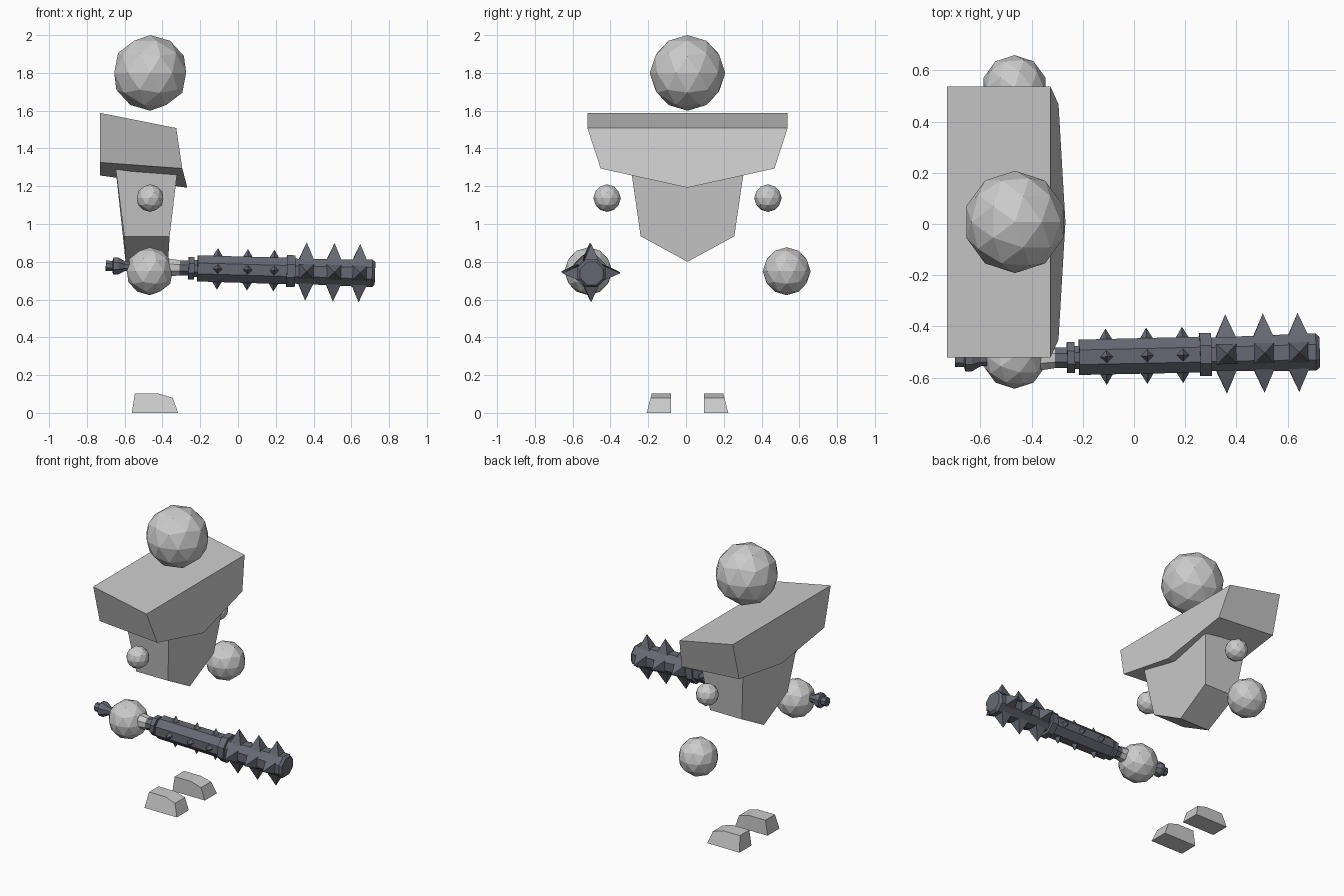
import bpy, bmesh, math
from mathutils import Vector, Matrix

if "Cube" in bpy.data.objects:
    bpy.data.objects.remove(bpy.data.objects["Cube"])


def material(name, rgb):
    m = bpy.data.materials.new(name)
    m.diffuse_color = (*rgb, 1)
    m.use_nodes = True
    m.node_tree.nodes["Principled BSDF"].inputs["Base Color"].default_value = m.diffuse_color
    return m


BODY = material("light_grey", (0.6, 0.6, 0.6))
METAL = material("dark_blue_grey", (0.135, 0.14, 0.17))
MID = 0.008  # y of the body's mirror plane


def finish(bm, name, mat):
    bmesh.ops.recalc_face_normals(bm, faces=bm.faces)
    me = bpy.data.meshes.new(name)
    bm.to_mesh(me)
    bm.free()
    me.materials.append(mat)
    ob = bpy.data.objects.new(name, me)
    bpy.context.collection.objects.link(ob)
    return ob


def ball(name, loc, r):
    bm = bmesh.new()
    bmesh.ops.create_icosphere(bm, subdivisions=2, radius=r)
    bmesh.ops.translate(bm, verts=bm.verts, vec=loc)
    finish(bm, name, BODY)


def loft(name, a, b, mat):
    """Solid between two matching outlines."""
    bm = bmesh.new()
    va = [bm.verts.new(p) for p in a]
    vb = [bm.verts.new(p) for p in b]
    n = len(a)
    bm.faces.new(va)
    bm.faces.new(vb)
    for i in range(n):
        j = (i + 1) % n
        bm.faces.new((va[i], va[j], vb[j], vb[i]))
    return finish(bm, name, mat)


def shield(half):
    """Mirror a half outline of (x, y offset, z), last point on the middle."""
    left = [(x, MID - y, z) for x, y, z in half]
    right = [(x, MID + y, z) for x, y, z in half[:-1]]
    return left + right[::-1]


# Head, elbows and hands
ball("head", (-0.465, MID, 1.8), 0.2)
for s, side in ((-1, "right"), (1, "left")):
    ball(side + "_elbow", (-0.465, MID + s * 0.426, 1.137), 0.073)
    ball(side + "_hand", (-0.467, MID + s * 0.525, 0.75), 0.127)

# Shoulder block, sloping down to the front
loft("shoulders",
     shield([(-0.73, 0.53, 1.588), (-0.73, 0.46, 1.326), (-0.73, 0, 1.257)]),
     shield([(-0.327, 0.53, 1.508), (-0.295, 0.46, 1.294), (-0.268, 0, 1.192)]), BODY)

# Tapered torso with a pointed bottom
loft("torso",
     shield([(-0.652, 0.305, 1.33), (-0.602, 0.248, 0.935), (-0.595, 0, 0.80)]),
     shield([(-0.315, 0.305, 1.33), (-0.362, 0.248, 0.935), (-0.37, 0, 0.80)]), BODY)

# Feet: flat inner side, slanted outer side
sole = [(-0.562, 0), (-0.546, 0.102), (-0.42, 0.102), (-0.346, 0.08), (-0.317, 0)]
for s, side in ((-1, "right"), (1, "left")):
    loft(side + "_foot",
         [(x, MID + s * 0.087, z) for x, z in sole],
         [(x, MID + s * (0.216 - 0.26 * z), z) for x, z in sole], BODY)

# Club, built along local x then tilted onto its axis
A, B = Vector((-0.70, -0.532, 0.779)), Vector((0.725, -0.50, 0.738))
TILT = (B - A).normalized().to_track_quat('X', 'Z').to_matrix().to_4x4()
PLACE = Matrix.Translation((A + B) / 2) @ TILT @ Matrix.Translation((-0.0125, 0, 0))


def lathe(name, profile, mat, sides=8):
    """Faceted shaft from (x, radius) pairs."""
    bm = bmesh.new()
    rings = []
    for x, r in profile:
        r /= math.cos(math.pi / sides)
        angles = [(i + 0.5) * math.tau / sides for i in range(sides)]
        rings.append([bm.verts.new((x, r * math.cos(t), r * math.sin(t))) for t in angles])
    for p, q in zip(rings, rings[1:]):
        for i in range(sides):
            j = (i + 1) % sides
            bm.faces.new((p[i], p[j], q[j], q[i]))
    bm.faces.new(rings[0])
    bm.faces.new(rings[-1])
    finish(bm, name, mat).matrix_world = PLACE


lathe("club_pommel", [(-0.70, 0.027), (-0.665, 0.027), (-0.66, 0.045),
                      (-0.635, 0.045), (-0.60, 0.026), (-0.40, 0.026)], METAL)
lathe("club_grip", [(-0.42, 0.036), (-0.355, 0.046), (-0.31, 0.04)], BODY)
lathe("club_shaft", [(-0.31, 0.04), (-0.262, 0.04), (-0.262, 0.06), (-0.232, 0.06),
                     (-0.232, 0.045), (-0.215, 0.045), (-0.215, 0.069), (0.257, 0.07),
                     (0.257, 0.084), (0.302, 0.084), (0.302, 0.066), (0.71, 0.073),
                     (0.725, 0.06)], METAL)


def spikes(name, xs, base, tip, half, turn):
    """Four pyramids around the shaft at each x."""
    bm = bmesh.new()
    for x in xs:
        for k in range(4):
            rot = Matrix.Rotation(k * math.pi / 2, 4, 'X')
            foot = []
            for i in range(4):
                t = turn + i * math.pi / 2
                foot.append(bm.verts.new(rot @ Vector((x + half * math.cos(t), half * math.sin(t), base))))
            top = bm.verts.new(rot @ Vector((x, 0, tip)))
            bm.faces.new(foot)
            for i in range(4):
                bm.faces.new((foot[i], foot[(i + 1) % 4], top))
    finish(bm, name, METAL).matrix_world = PLACE


spikes("small_spikes", (-0.109, 0.05, 0.19), 0.064, 0.11, 0.028, 0)
spikes("large_spikes", (0.36, 0.507, 0.643), 0.064, 0.155, 0.056, math.pi / 4)
